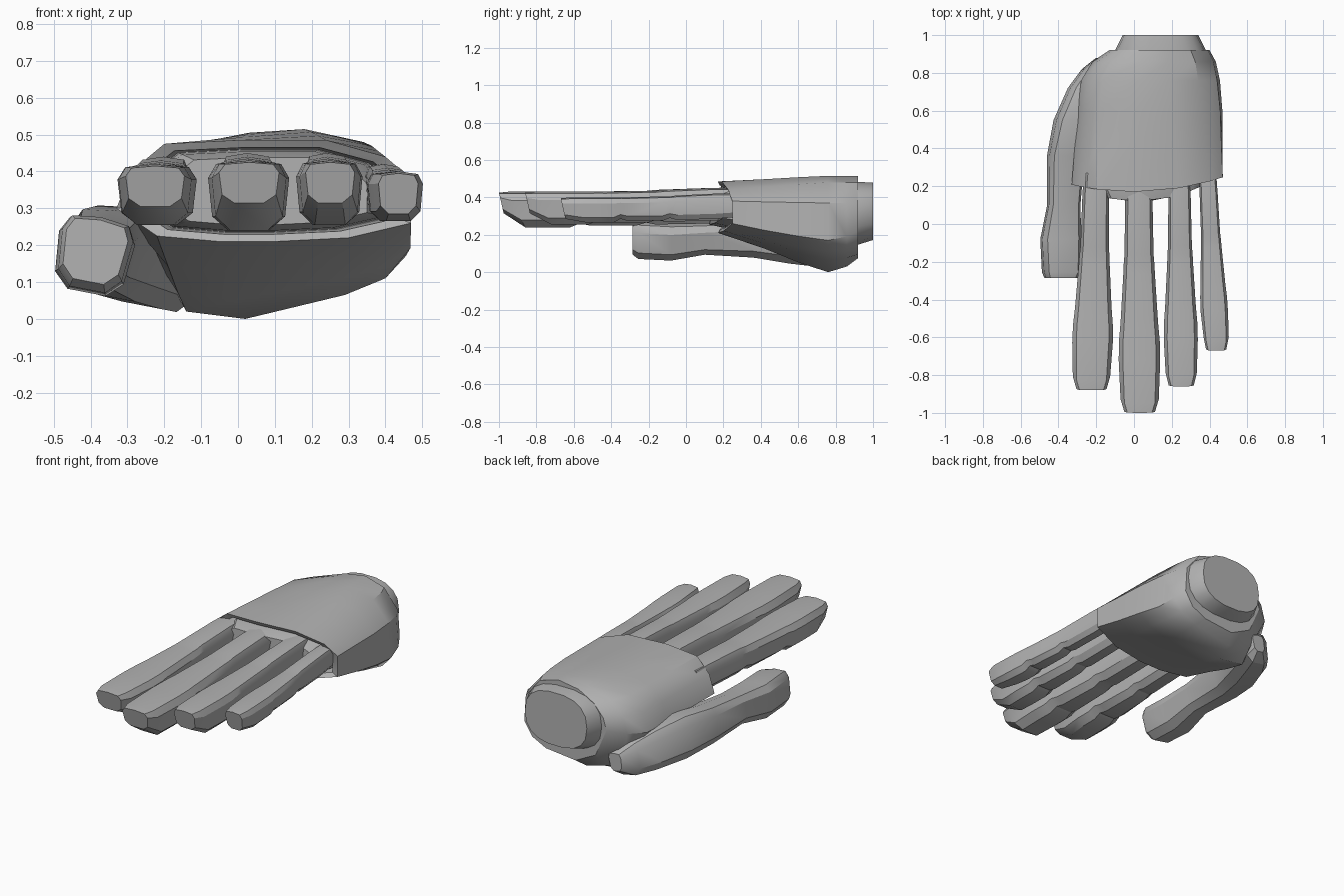
import bpy
import bmesh
import math
from mathutils import Vector

if "Cube" in bpy.data.objects:
    bpy.data.objects.remove(bpy.data.objects["Cube"], do_unlink=True)

GREY = (0.45, 0.45, 0.45, 1.0)
plate_grey = bpy.data.materials.new("plate grey")
plate_grey.use_nodes = True
plate_grey.diffuse_color = GREY
plate_grey.node_tree.nodes["Principled BSDF"].inputs["Base Color"].default_value = GREY


def loft(name, rings, angle=30):
    """Skin a list of equal-length point rings and cap both ends."""
    bm = bmesh.new()
    loops = [[bm.verts.new(point) for point in ring] for ring in rings]
    count = len(loops[0])
    for first, second in zip(loops, loops[1:]):
        for i in range(count):
            j = (i + 1) % count
            bm.faces.new((first[i], first[j], second[j], second[i]))
    bm.faces.new(loops[0])
    bm.faces.new(loops[-1])
    bmesh.ops.recalc_face_normals(bm, faces=bm.faces)
    mesh = bpy.data.meshes.new(name)
    bm.to_mesh(mesh)
    bm.free()
    mesh.materials.append(plate_grey)
    part = bpy.data.objects.new(name, mesh)
    bpy.context.collection.objects.link(part)
    bpy.ops.object.select_all(action="DESELECT")
    part.select_set(True)
    bpy.context.view_layer.objects.active = part
    bpy.ops.object.shade_smooth_by_angle(angle=math.radians(angle))
    return part


# Cross-section shared by fingers and thumb: flat top, tapered underside
DIGIT = [(-0.8, 0.9), (0, 1), (0.8, 0.9), (1, 0.5), (0.9, -0.6),
         (0.5, -1), (-0.5, -1), (-0.9, -0.6), (-1, 0.5)]


def digit_ring(y, x, z, width, height, slant=0.0, roll=0.0):
    """A ring whose underside is set back by slant and turned by roll."""
    ring = []
    for u, v in DIGIT:
        a, b = u * width / 2, v * height / 2
        ring.append(Vector((x + a * math.cos(roll) - b * math.sin(roll),
                            y + slant * (1 - v) / 2,
                            z + a * math.sin(roll) + b * math.cos(roll))))
    return ring


# Fingers: base x, end x, tip y, full width, underside z, top z
FINGERS = {
    "index_finger": (-0.2, -0.225, -0.88, 0.215, 0.255, 0.42),
    "middle_finger": (0.025, 0.03, -1.0, 0.22, 0.24, 0.43),
    "ring_finger": (0.24, 0.25, -0.86, 0.18, 0.255, 0.43),
    "little_finger": (0.39, 0.435, -0.67, 0.145, 0.265, 0.4),
}
# Along the finger: fraction, width factor, underside lift, top lift
STATIONS = [(0, 0.62, 0.03, 0.02), (0.12, 0.66, 0.02, 0.02),
            (0.34, 0.7, 0.015, 0.01), (0.38, 0.74, 0.025, 0.005),
            (0.42, 0.76, 0.01, 0.005), (0.62, 0.9, 0.01, 0),
            (0.66, 0.94, 0.02, 0), (0.7, 0.98, 0, 0), (0.78, 1, 0, 0)]
BASE_Y = 0.27
for name, (x0, x1, tip, width, low, high) in FINGERS.items():
    rings = []
    for t, w, lift, rise in STATIONS:
        bottom, top = low + lift, high + rise
        rings.append(digit_ring(BASE_Y + t * (tip - BASE_Y), x0 + t * (x1 - x0),
                                (bottom + top) / 2, width * w, top - bottom))
    rings.append(digit_ring(tip + 0.05, x1, (low + high) / 2, width * 0.92,
                            high - low, slant=0.09))
    rings.append(digit_ring(tip, x1, high - 0.06, width * 0.74, 0.11, slant=0.025))
    loft(name, rings)

# Thumb: y, x, z, width, height
THUMB = [(-0.285, -0.39, 0.185, 0.17, 0.17), (-0.255, -0.39, 0.178, 0.195, 0.2),
         (-0.08, -0.392, 0.17, 0.21, 0.2), (0.1, -0.375, 0.185, 0.17, 0.17),
         (0.36, -0.365, 0.19, 0.19, 0.21), (0.55, -0.31, 0.18, 0.23, 0.25),
         (0.72, -0.24, 0.15, 0.22, 0.23), (0.82, -0.19, 0.12, 0.17, 0.19),
         (0.88, -0.16, 0.11, 0.08, 0.1)]
loft("thumb", [digit_ring(*row, roll=math.radians(-11)) for row in THUMB])

# Hand shell outlines, front opening, heel and cuff, as x and z pairs
OPENING = [(-0.33, 0.3), (-0.29, 0.4), (-0.2, 0.475), (0, 0.485), (0.24, 0.485),
           (0.4, 0.44), (0.47, 0.38), (0.47, 0.26), (0.3, 0.22), (0.1, 0.21),
           (-0.05, 0.21), (-0.22, 0.225)]
HEEL = [(-0.28, 0.27), (-0.25, 0.38), (-0.17, 0.46), (0.03, 0.505), (0.18, 0.515),
        (0.34, 0.48), (0.44, 0.37), (0.455, 0.17), (0.4, 0.11), (0.29, 0.065),
        (0.02, 0), (-0.14, 0.02)]
CUFF = [(-0.13, 0.3), (-0.11, 0.37), (-0.05, 0.44), (0.05, 0.495), (0.18, 0.515),
        (0.3, 0.48), (0.39, 0.37), (0.4, 0.22), (0.35, 0.14), (0.26, 0.095),
        (0.07, 0.075), (-0.06, 0.14)]


def opening_y(x):
    return 0.17 + 0.35 * x * x


def blend(start, end, t, y, swell=1.0):
    """Mix two outlines at depth y, widening them by swell."""
    return [Vector(((a + (c - a) * t) * swell, y, b + (d - b) * t))
            for (a, b), (c, d) in zip(start, end)]


def inner(scale, depth):
    """The opening outline shrunk about its middle and moved in depth."""
    return [Vector((0.07 + (x - 0.07) * scale, opening_y(x) + depth,
                    0.345 + (z - 0.345) * scale * 0.95)) for x, z in OPENING]


loft("hand_shell", [
    inner(0.86, 0.09), inner(0.9, 0.01),
    [Vector((x, opening_y(x), z)) for x, z in OPENING],
    blend(OPENING, HEEL, 0.4, 0.42, 1.01),
    blend(OPENING, HEEL, 0.75, 0.6, 1.02),
    blend(HEEL, CUFF, 0, 0.76),
    blend(HEEL, CUFF, 0.4, 0.86),
    blend(HEEL, CUFF, 1, 0.92),
], angle=35)

# Knuckle block filling the gaps between finger roots
loft("knuckle_block", [inner(0.86, 0.12), inner(0.82, 0.02), inner(0.7, -0.05)])

# Wrist stub, tapered towards the flat end
SIDES = 18


def wrist_ring(y, half_width, half_height, z):
    ring = []
    for i in range(SIDES):
        a = math.tau * i / SIDES
        c, s = math.cos(a), math.sin(a)
        ring.append(Vector((0.14 + half_width * math.copysign(abs(c) ** 0.8, c), y,
                            z + half_height * math.copysign(abs(s) ** 0.8, s))))
    return ring


loft("wrist", [wrist_ring(0.86, 0.25, 0.175, 0.31), wrist_ring(0.92, 0.24, 0.17, 0.315),
               wrist_ring(1.0, 0.2, 0.155, 0.325)])
